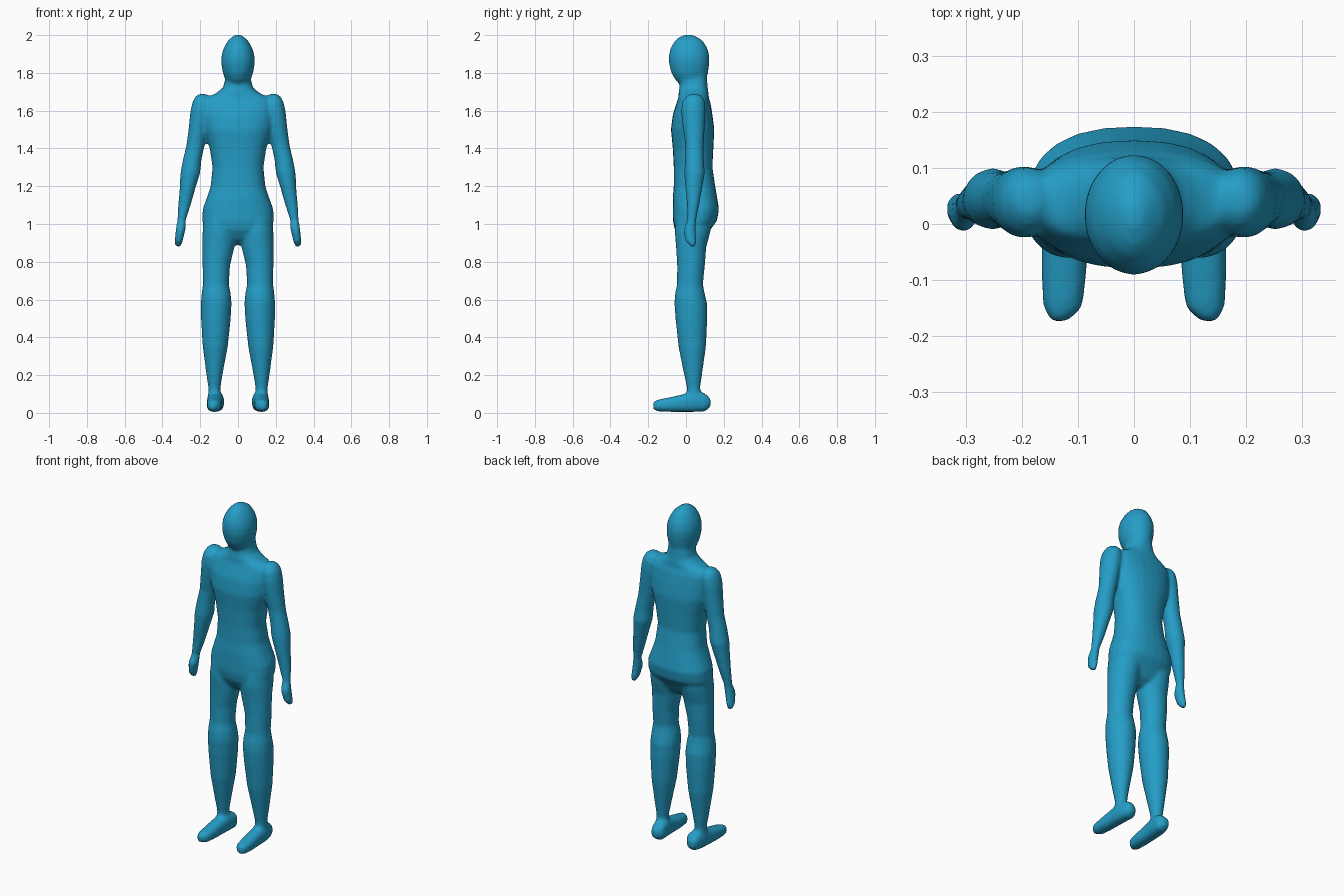
import bpy
import bmesh
import math

# Remove the default object
cube = bpy.data.objects.get("Cube")
if cube:
    bpy.data.objects.remove(cube, do_unlink=True)

SIDES = 24


def make_material(name, colour):
    material = bpy.data.materials.new(name)
    material.use_nodes = True
    material.diffuse_color = colour
    shader = material.node_tree.nodes["Principled BSDF"]
    shader.inputs["Base Color"].default_value = colour
    shader.inputs["Roughness"].default_value = 0.6
    return material


def loft(bm, sections, place, power=1.0):
    """Skin oval sections (height, low u, high u, low v, high v) into a closed tube."""
    rings = []
    for height, u_low, u_high, v_low, v_high in sections:
        ring = []
        for step in range(SIDES):
            angle = math.tau * step / SIDES
            c, s = math.cos(angle), math.sin(angle)
            u = math.copysign(abs(c) ** power, c)
            v = math.copysign(abs(s) ** power, s)
            point = place((u_low + u_high + u * (u_high - u_low)) / 2,
                          (v_low + v_high + v * (v_high - v_low)) / 2,
                          height)
            ring.append(bm.verts.new(point))
        rings.append(ring)
    for lower, upper in zip(rings, rings[1:]):
        for i in range(SIDES):
            j = (i + 1) % SIDES
            bm.faces.new((lower[i], lower[j], upper[j], upper[i]))
    bm.faces.new(rings[0])
    bm.faces.new(rings[-1])


def upright(side):
    """Place sections that are stacked along z."""
    return lambda u, v, height: (side * u, v, height)


def forward(side):
    """Place sections that run from heel to toe along y."""
    return lambda u, v, depth: (side * u, depth, v)


# Torso: height, half width, front, back
torso = [
    (.89, .03, .01, .06), (.92, .1, -.03, .1), (.97, .18, -.06, .13),
    (1.02, .19, -.07, .165), (1.08, .187, -.07, .175), (1.14, .165, -.07, .165),
    (1.2, .145, -.065, .155), (1.3, .135, -.065, .14), (1.4, .15, -.07, .145),
    (1.5, .18, -.08, .15), (1.58, .19, -.07, .14), (1.64, .19, -.05, .13),
    (1.67, .17, -.04, .12), (1.69, .12, -.04, .12), (1.72, .08, -.035, .115),
    (1.8, .06, -.03, .11),
]

# Head: height, half width, front, back
head = [
    (1.73, .035, -.02, .08), (1.76, .066, -.055, .105), (1.8, .08, -.078, .117),
    (1.85, .089, -.09, .124), (1.89, .088, -.091, .124), (1.93, .077, -.083, .114),
    (1.97, .054, -.06, .09), (1.99, .032, -.035, .06), (2.003, .012, -.005, .03),
]

# Arm: height, inner, outer, front, back
arm = [
    (.88, .302, .333, .025, .052), (.91, .292, .335, -.005, .056),
    (.97, .278, .33, -.016, .052), (1.02, .276, .322, .008, .054),
    (1.1, .25, .317, .005, .07), (1.2, .222, .308, -.005, .088),
    (1.27, .2, .305, -.01, .1), (1.34, .193, .292, -.006, .095),
    (1.42, .176, .273, -.004, .094), (1.52, .155, .26, -.018, .1),
    (1.6, .14, .252, -.026, .104), (1.65, .14, .24, -.02, .1),
    (1.675, .15, .225, .0, .085), (1.688, .165, .21, .02, .065),
]

# Leg: height, inner, outer, front, back
leg = [
    (.06, .09, .16, .0, .09), (.13, .093, .157, .005, .075),
    (.2, .082, .167, -.01, .085), (.35, .054, .187, -.04, .106),
    (.5, .038, .196, -.056, .113), (.58, .034, .197, -.062, .112),
    (.63, .038, .193, -.058, .1), (.68, .048, .186, -.048, .09),
    (.78, .042, .188, -.047, .1), (.88, .018, .188, -.053, .108),
    (.96, .01, .188, -.06, .13), (1.04, .02, .18, -.055, .14),
]

# Foot: depth, inner, outer, sole, instep
foot = [
    (-.174, .12, .148, .018, .06), (-.15, .092, .162, .008, .07),
    (-.08, .084, .166, .005, .084), (-.01, .082, .164, .005, .1),
    (.05, .076, .164, .005, .118), (.1, .072, .155, .008, .105),
    (.13, .1, .14, .03, .075),
]

bm = bmesh.new()
for profile, power in ((torso, .85), (head, 1.0)):
    sections = [(z, -half, half, front, back) for z, half, front, back in profile]
    loft(bm, sections, upright(1), power)
for side in (-1, 1):
    loft(bm, arm, upright(side))
    loft(bm, leg, upright(side))
    loft(bm, foot, forward(side), .8)
bmesh.ops.recalc_face_normals(bm, faces=bm.faces)

mesh = bpy.data.meshes.new("body")
bm.to_mesh(mesh)
bm.free()
mesh.materials.append(make_material("teal blue", (.018, .34, .57, 1)))
body = bpy.data.objects.new("body", mesh)
bpy.context.collection.objects.link(body)

# Fuse the parts into one skin and soften the joins
fuse = body.modifiers.new("fuse", "REMESH")
fuse.mode = "VOXEL"
fuse.voxel_size = 0.009
fuse.use_smooth_shade = True
soften = body.modifiers.new("soften", "SMOOTH")
soften.factor = 0.5
soften.iterations = 8
